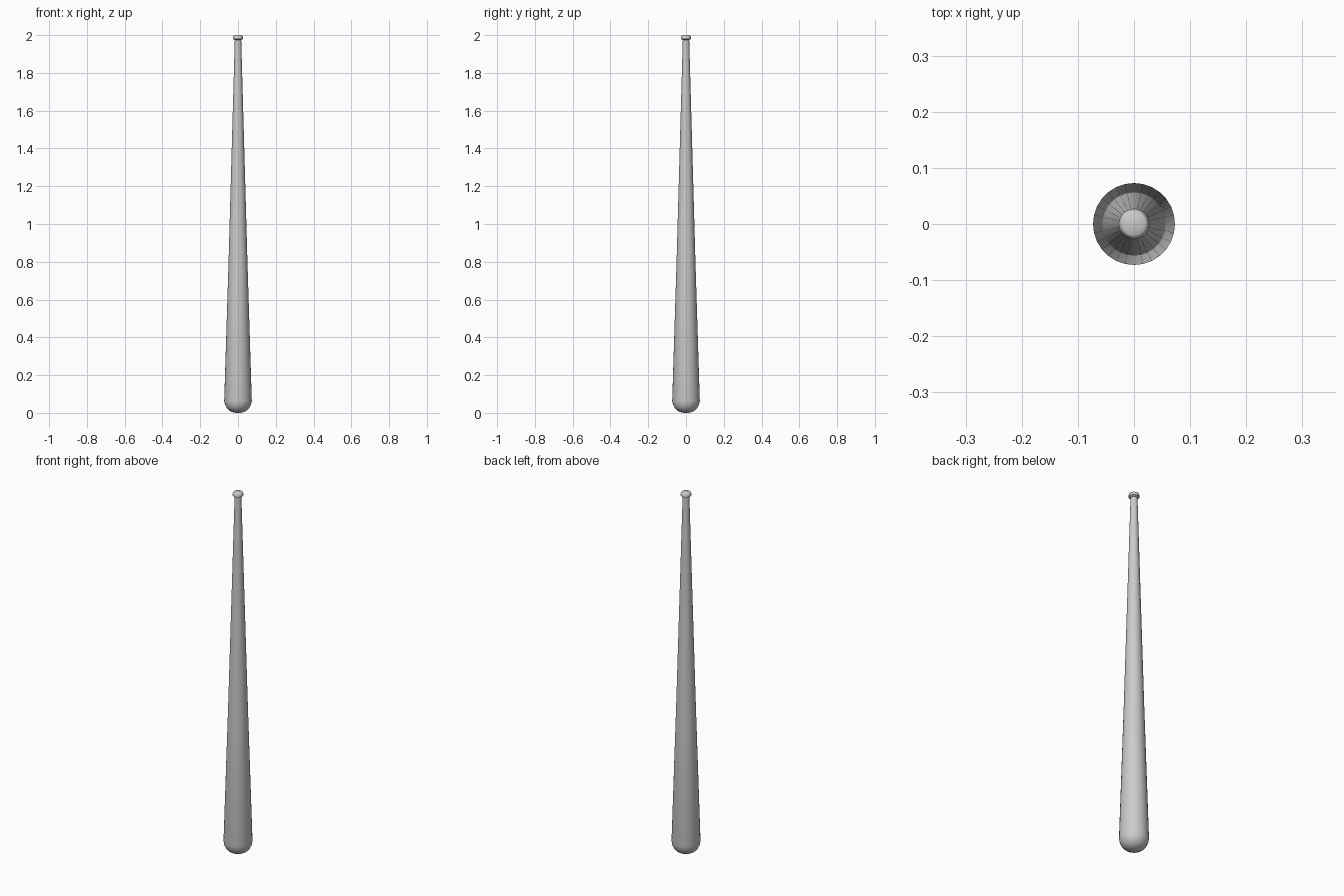
import bpy, bmesh, math

if "Cube" in bpy.data.objects:
    bpy.data.objects.remove(bpy.data.objects["Cube"])

SIDES = 28


def lathe(name, profile):
    """Revolve (radius, z) points round the z axis, capping both ends."""
    bm = bmesh.new()
    rings = []
    for r, z in profile:
        rings.append([bm.verts.new((r * math.cos(2 * math.pi * i / SIDES),
                                    r * math.sin(2 * math.pi * i / SIDES), z))
                      for i in range(SIDES)])
    for a, b in zip(rings, rings[1:]):
        for i in range(SIDES):
            j = (i + 1) % SIDES
            bm.faces.new((a[i], a[j], b[j], b[i]))
    bm.faces.new(rings[0][::-1])
    bm.faces.new(rings[-1])
    mesh = bpy.data.meshes.new(name)
    bm.to_mesh(mesh)
    bm.free()
    obj = bpy.data.objects.new(name, mesh)
    bpy.context.collection.objects.link(obj)
    bpy.ops.object.select_all(action='DESELECT')
    obj.select_set(True)
    bpy.context.view_layer.objects.active = obj
    bpy.ops.object.shade_smooth_by_angle(angle=math.radians(40))
    return obj


# Whole bat: rounded barrel end, long taper, handle and flared knob
lathe("bat", [
    (0.012, 0.0), (0.030, 0.004), (0.047, 0.013), (0.060, 0.026),
    (0.069, 0.044), (0.073, 0.065),
    (0.050, 0.80), (0.017, 1.975),
    (0.0265, 1.980), (0.0275, 1.985), (0.024, 1.997), (0.020, 2.0),
])
